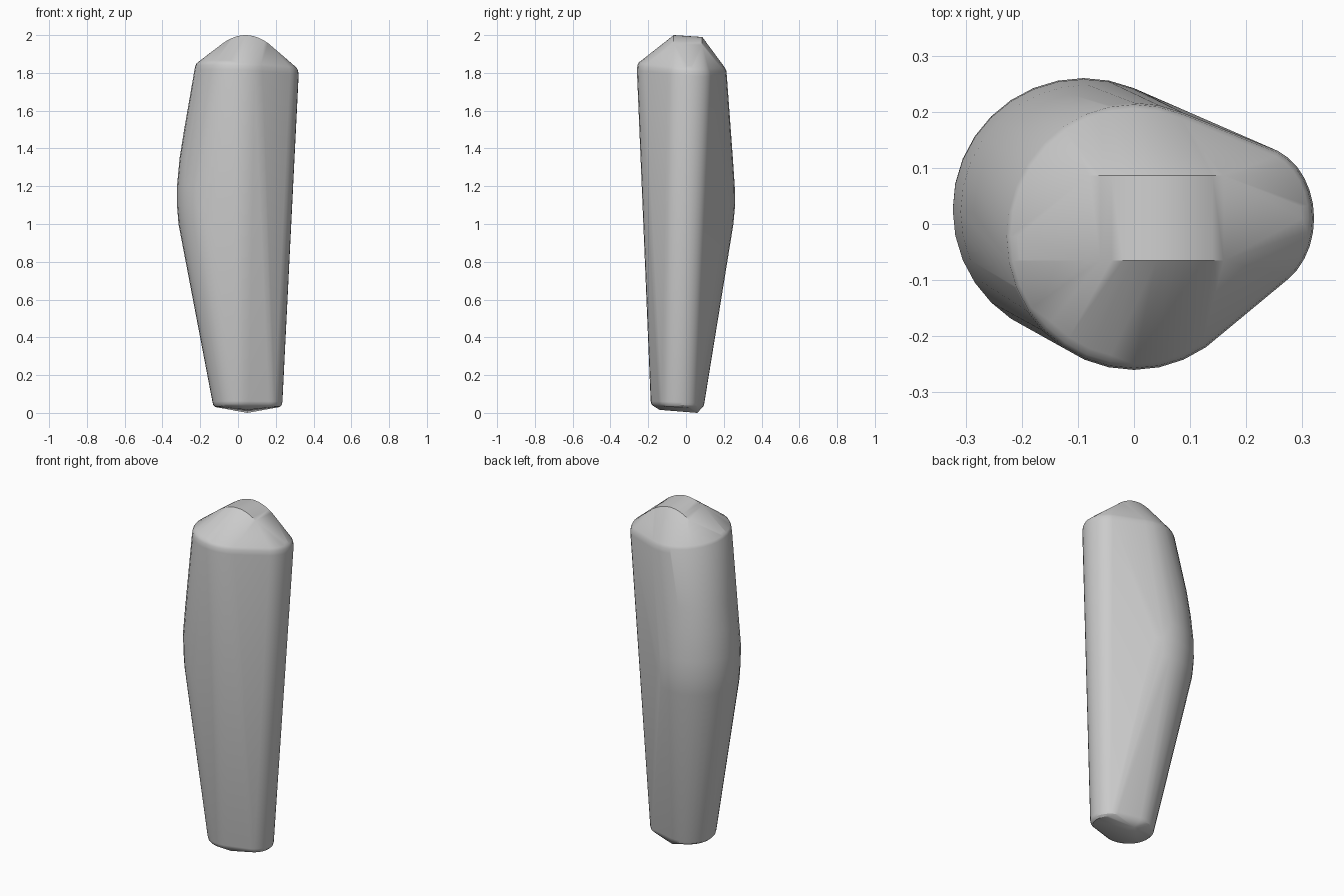
import bpy, bmesh
from math import sin, cos, pi, radians

cube = bpy.data.objects.get("Cube")
if cube:
    bpy.data.objects.remove(cube, do_unlink=True)

grey = bpy.data.materials.new("plain grey")
grey.use_nodes = True
colour = (0.6, 0.6, 0.6, 1)
grey.diffuse_color = colour
grey.node_tree.nodes["Principled BSDF"].inputs["Base Color"].default_value = colour

bm = bmesh.new()


def ring(cx, cy, rx, ry, z, tilt_x=0, tilt_y=0, inset=0, n=32):
    """Ellipse of hull points, on a plane that may tilt."""
    for i in range(n):
        a = 2 * pi * i / n
        x, y = cx + (rx - inset) * cos(a), cy + (ry - inset) * sin(a)
        bm.verts.new((x, y, z + tilt_x * x + tilt_y * y))


# Upper rim: broad round body with a narrow nose, rounded over
for z, inset in ((1.80, 0), (1.825, 0.003), (1.84, 0.01), (1.85, 0.022)):
    ring(0, -0.022, 0.23, 0.238, z, -0.04, -0.06, inset)
    ring(0.217, 0.01, 0.104, 0.13, z, -0.04, -0.06, inset)

# Swollen side and back
for z, cx, cy, r in ((1.5, -0.07, 0.02, 0.215), (1.35, -0.083, 0.022, 0.226),
                     (1.2, -0.09, 0.025, 0.233), (1.1, -0.09, 0.027, 0.233),
                     (1.0, -0.088, 0.024, 0.227)):
    ring(cx, cy, r, r, z)

# Narrow foot, rounded under
for z, inset in ((0.055, 0), (0.04, 0.004), (0.03, 0.014)):
    ring(0.005, -0.045, 0.14, 0.142, z, 0, -0.04, inset)
    ring(0.145, -0.04, 0.09, 0.105, z, 0, -0.04, inset)
for y, z in ((-0.14, 0.016), (0.06, 0)):
    bm.verts.new((0.05, y, z))

# Arched crest strip
for i in range(13):
    t = i / 6 - 1
    for y, drop in ((-0.065, 0), (0.086, 0.01)):
        bm.verts.new((0.04 + 0.12 * t, y, 2 - drop - 0.043 * t * t))

# Taut skin around all the sections
hull = bmesh.ops.convex_hull(bm, input=bm.verts[:])
spare = {g for g in hull["geom_interior"] + hull["geom_unused"]
         if isinstance(g, bmesh.types.BMVert)}
bmesh.ops.delete(bm, geom=list(spare), context='VERTS')
bmesh.ops.dissolve_limit(bm, angle_limit=radians(0.5), verts=bm.verts[:], edges=bm.edges[:])
bmesh.ops.recalc_face_normals(bm, faces=bm.faces[:])

mesh = bpy.data.meshes.new("tapered_body")
bm.to_mesh(mesh)
bm.free()
mesh.materials.append(grey)
body = bpy.data.objects.new("tapered_body", mesh)
bpy.context.collection.objects.link(body)
bpy.ops.object.select_all(action='DESELECT')
body.select_set(True)
bpy.context.view_layer.objects.active = body
bpy.ops.object.shade_smooth_by_angle(angle=radians(30))
